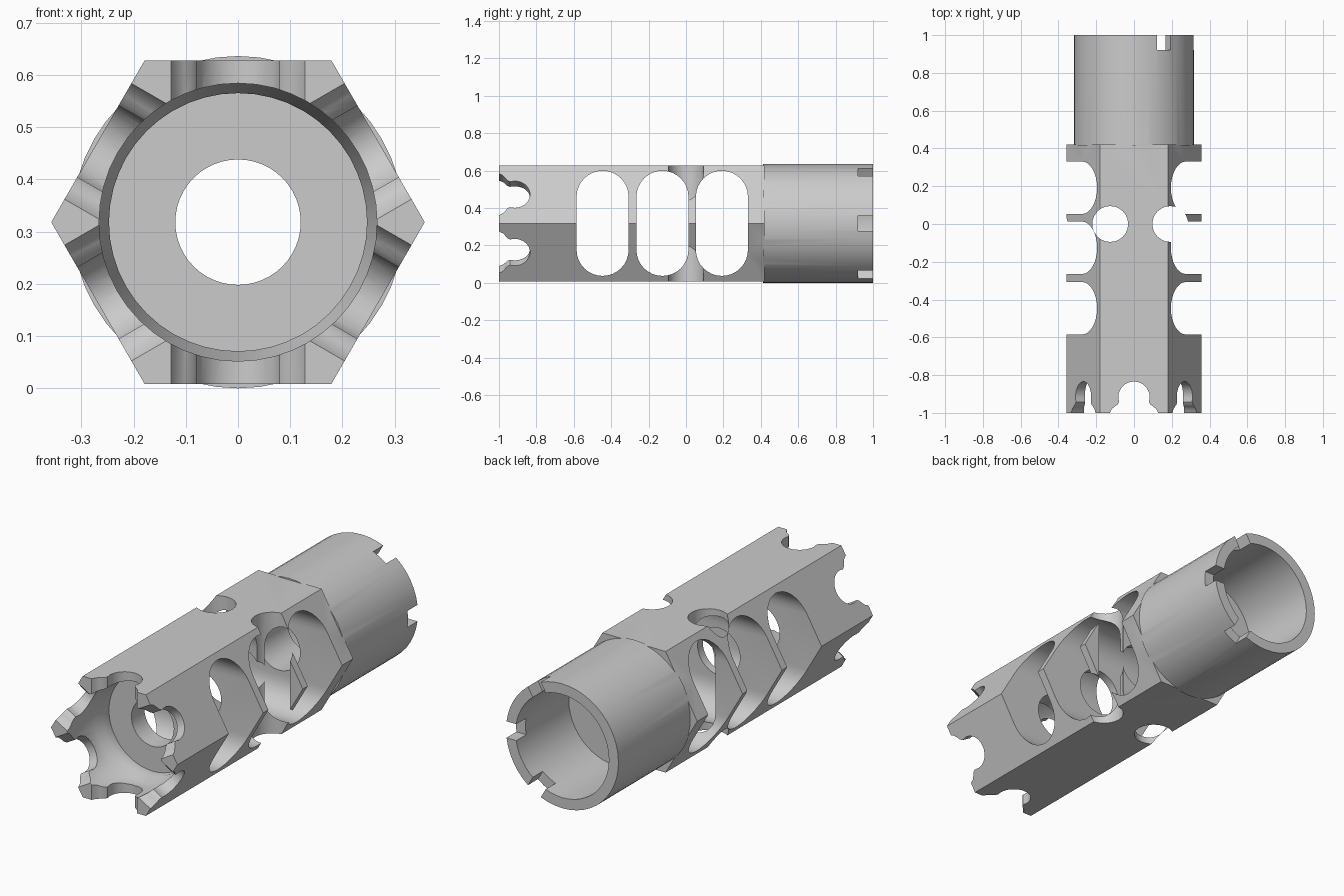
import bpy, bmesh
from math import sin, cos, pi, radians
from mathutils import Matrix, Vector

if "Cube" in bpy.data.objects:
    bpy.data.objects.remove(bpy.data.objects["Cube"])

CZ = 0.318                                   # height of the tube axis
AXIS = Matrix.Translation((0, 0, CZ))


def make(name, bm):
    bmesh.ops.recalc_face_normals(bm, faces=bm.faces[:])
    me = bpy.data.meshes.new(name)
    bm.to_mesh(me)
    bm.free()
    ob = bpy.data.objects.new(name, me)
    bpy.context.collection.objects.link(ob)
    return ob


def loft(name, rings):
    """Closed solid through a list of equal-sized vertex rings."""
    bm = bmesh.new()
    rings = [[bm.verts.new(p) for p in r] for r in rings]
    n = len(rings[0])
    for a, b in zip(rings, rings[1:]):
        for i in range(n):
            j = (i + 1) % n
            bm.faces.new((a[i], a[j], b[j], b[i]))
    bm.faces.new(rings[0])
    bm.faces.new(rings[-1])
    return make(name, bm)


def lathe(name, profile, n=48):
    """Solid turned about the tube axis from (y, radius) pairs."""
    return loft(name, [[(r * cos(2 * pi * i / n), y, CZ + r * sin(2 * pi * i / n))
                        for i in range(n)] for y, r in profile])


def prism(name, pts, w0, w1, m):
    return loft(name, [[m @ Vector((u, v, w)) for u, v in pts] for w in (w0, w1)])


def arc(cx, cy, r, a0, a1, n):
    return [(cx + r * cos(radians(a0 + (a1 - a0) * i / n)),
             cy + r * sin(radians(a0 + (a1 - a0) * i / n))) for i in range(n + 1)]


def boolean(target, tool, op='DIFFERENCE'):
    mod = target.modifiers.new("cut", 'BOOLEAN')
    mod.operation, mod.solver, mod.object = op, 'EXACT', tool
    bpy.context.view_layer.objects.active = target
    bpy.ops.object.modifier_apply(modifier=mod.name)
    bpy.data.objects.remove(tool)


# hexagonal body with round rear collar
body = lathe("vented_hex_tube", [(-1, 0.3575), (0.42, 0.3575)], 6)
boolean(body, lathe("rear_collar", [(0.413, 0.318), (1, 0.318)]), 'UNION')

# front recess, central bore and rear socket
boolean(body, lathe("bore_cutter", [
    (-1.1, 0.266), (-0.78, 0.266), (-0.74, 0.247), (-0.69, 0.247), (-0.69, 0.12),
    (0.57, 0.12), (0.57, 0.264), (1.1, 0.264)]))

# side slots and vertical vent holes
side = AXIS @ Matrix(((0, 0, 1, 0), (1, 0, 0, 0), (0, 1, 0, 0), (0, 0, 0, 1)))
for y in (-0.446, -0.126, 0.192):
    slot = arc(y, 0.142, 0.139, 0, 180, 16) + arc(y, -0.142, 0.139, 180, 360, 16)
    boolean(body, prism("slot_cutter", slot, -0.5, 0.5, side))
    boolean(body, prism("vent_cutter", arc(y, 0, 0.095, 0, 345, 23), -0.5, 0.5, AXIS))

# six flared scallops form the front crown
half = arc(0, -0.917, 0.083, 90, 0, 8) + [
    (0.079, -0.942), (0.088, -0.957), (0.103, -0.967), (0.118, -0.98),
    (0.128, -1.0), (0.128, -1.1)]
scallop = half + [(-x, y) for x, y in reversed(half[1:])]
for k in range(6):
    m = AXIS @ Matrix.Rotation(radians(60 * k), 4, 'Y')
    boolean(body, prism("scallop_cutter", scallop, 0.16, 0.5, m))

# three locking notches on the right of the rear rim
notch = [(-0.042, 0.92), (0.042, 0.92), (0.042, 1.1), (-0.042, 1.1)]
for deg in (30, 90, 150):
    m = AXIS @ Matrix.Rotation(radians(deg), 4, 'Y')
    boolean(body, prism("notch_cutter", notch, 0.2, 0.5, m))

bpy.ops.object.select_all(action='DESELECT')
body.select_set(True)
bpy.context.view_layer.objects.active = body
bpy.ops.object.shade_smooth_by_angle(angle=radians(30))
